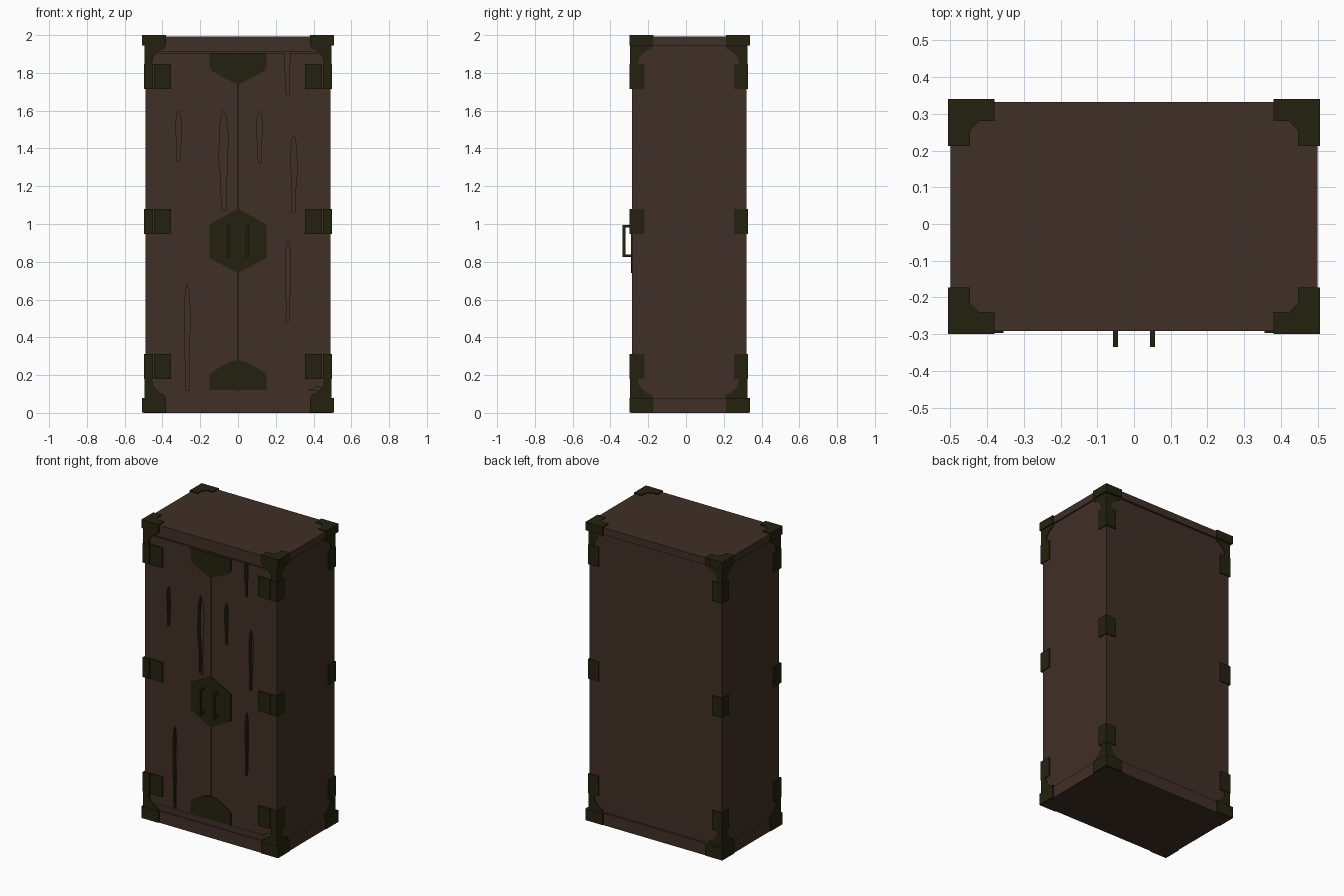
import bpy, bmesh

if "Cube" in bpy.data.objects:
    bpy.data.objects.remove(bpy.data.objects["Cube"])


def material(name, rgb):
    m = bpy.data.materials.new(name)
    m.diffuse_color = (*rgb, 1)
    m.use_nodes = True
    m.node_tree.nodes["Principled BSDF"].inputs["Base Color"].default_value = m.diffuse_color
    return m


wood = material("dark_brown_wood", (0.051, 0.029, 0.0195))
metal = material("dark_olive_metal", (0.0176, 0.0165, 0.0045))


def prism(name, pts, plane, lo, hi, *mats):
    """Extrude a 2D outline along the axis that is missing from plane."""
    def place(p, t):
        return {"xz": (p[0], t, p[1]), "yz": (t, p[0], p[1]), "xy": (p[0], p[1], t)}[plane]
    bm = bmesh.new()
    a = [bm.verts.new(place(p, lo)) for p in pts]
    b = [bm.verts.new(place(p, hi)) for p in pts]
    n = len(pts)
    caps = [bm.faces.new(a), bm.faces.new(b)]
    for i in range(n):
        bm.faces.new((a[i], a[(i + 1) % n], b[(i + 1) % n], b[i]))
    if len(mats) > 1:
        for f in caps:
            f.material_index = 1
    bmesh.ops.recalc_face_normals(bm, faces=bm.faces)
    me = bpy.data.meshes.new(name)
    bm.to_mesh(me)
    bm.free()
    for m in mats:
        me.materials.append(m)
    ob = bpy.data.objects.new(name, me)
    bpy.context.collection.objects.link(ob)
    return ob


def box(name, x0, x1, y0, y1, z0, z1, mat):
    return prism(name, [(x0, y0), (x1, y0), (x1, y1), (x0, y1)], "xy", z0, z1, mat)


# Carcass: core, frame around the doors, base and top slabs
FRONT, BACK = -0.285, 0.32
box("cabinet_core", -0.49, 0.49, -0.25, BACK, 0.04, 1.97, wood)
box("base_slab", -0.5, 0.5, -0.291, 0.333, 0, 0.08, wood)
box("top_slab", -0.5, 0.5, -0.291, 0.333, 1.945, 1.993, wood)
box("lower_rail", -0.49, 0.49, FRONT, -0.24, 0.07, 0.118, wood)
box("upper_rail", -0.49, 0.49, FRONT, -0.24, 1.912, 1.95, wood)
for s in (-1, 1):
    box("side_stile", s * 0.453, s * 0.49, FRONT, -0.24, 0.1, 1.93, wood)

# Doors
doors = [box("door", s * 0.002, s * 0.452, FRONT, -0.249, 0.119, 1.906, wood) for s in (-1, 1)]

# Cracks cut into the doors: one ragged outline scaled and flipped
RAGGED = [(-0.3, 0), (0.25, 0.02), (0.3, 0.3), (0.5, 0.5), (0.45, 0.85), (0.1, 1),
          (-0.25, 0.95), (-0.45, 0.75), (-0.35, 0.45), (-0.25, 0.2)]
CRACKS = [(-0.315, 1.33, 1.60, 0.032, 1), (-0.075, 1.07, 1.60, 0.05, -1),
          (0.115, 1.32, 1.60, 0.03, -1), (0.295, 1.06, 1.47, 0.034, 1),
          (0.262, 1.68, 1.96, 0.03, -1), (0.264, 0.48, 0.91, 0.03, 1),
          (-0.268, 0.08, 0.68, 0.032, -1)]
cutters = []
for x, z0, z1, w, flip in CRACKS:
    pts = [(x + flip * u * w, z0 + v * (z1 - z0)) for u, v in RAGGED]
    cutters.append((x, prism("crack_cutter", pts, "xz", -0.32, -0.2545, metal, wood)))
cutters.append((0.4, prism("crack_cutter", [(0.37, 0.1), (0.375, 0.122), (0.4, 0.127), (0.42, 0.14),
                                           (0.445, 0.13), (0.445, 0.1)], "xz", -0.32, -0.2545, metal, wood)))
for door, s in zip(doors, (-1, 1)):
    door.data.materials.append(metal)
    for x, cutter in cutters:
        if x * s > 0:
            mod = door.modifiers.new("crack", "BOOLEAN")
            mod.operation = "DIFFERENCE"
            mod.solver = "EXACT"
            mod.material_mode = "TRANSFER"
            mod.object = cutter
    dg = bpy.context.evaluated_depsgraph_get()
    cut = bpy.data.meshes.new_from_object(door.evaluated_get(dg), depsgraph=dg)
    door.modifiers.clear()
    door.data = cut
for _, cutter in cutters:
    bpy.data.objects.remove(cutter)

# Door plates (split at the seam) and handles
PLATES = {
    "lock_plate": [(0.001, 0.74), (0.15, 0.82), (0.15, 1.0), (0.001, 1.08)],
    "upper_plate": [(0.001, 1.74), (0.03, 1.752), (0.14, 1.81), (0.15, 1.83), (0.15, 1.904), (0.001, 1.904)],
    "lower_plate": [(0.001, 0.28), (0.05, 0.268), (0.14, 0.215), (0.15, 0.2), (0.15, 0.12), (0.001, 0.12)],
}
for s in (-1, 1):
    for name, pts in PLATES.items():
        prism(name, [(s * x, z) for x, z in pts], "xz", -0.291, -0.28, metal)
    prism("handle", [(-0.288, 0.825), (-0.335, 0.825), (-0.335, 0.995), (-0.288, 0.995), (-0.288, 0.981),
                     (-0.321, 0.981), (-0.321, 0.839), (-0.288, 0.839)],
          "yz", s * 0.043, s * 0.057, metal)

# Metal corners, repeated over all four edges
CAP = [(0, 0), (0.127, 0), (0.127, 0.06), (0.085, 0.06), (0.06, 0.085), (0.06, 0.127), (0, 0.127)]
TAPER = [(0, -0.01), (0.11, -0.01), (0.107, 0.015), (0.085, 0.022), (0.06, 0.045), (0.045, 0.065),
         (0.04, 0.105), (0, 0.105)]
for sx in (-1, 1):
    for sy in (-1, 1):
        # L-shaped caps on the base and top
        pts = [(sx * (0.507 - u), 0.02 + sy * (0.32 - v)) for u, v in CAP]
        prism("base_corner_cap", pts, "xy", 0.002, 0.08, metal)
        prism("top_corner_cap", pts, "xy", 1.945, 2.0, metal)
        # Tapered straps running from the caps to the brackets
        ye = -0.297 if sy < 0 else 0.325
        for z, sz in ((0.08, 1), (1.945, -1)):
            prism("corner_strap_face", [(sx * (0.496 - u), z + sz * v) for u, v in TAPER], "xz",
                  ye, ye - sy * 0.03, metal)
            prism("corner_strap_side", [(ye - sy * u * 1.1, z + sz * v) for u, v in TAPER], "yz",
                  sx * 0.496, sx * 0.47, metal)
        # Edge brackets; the front ones carry a hinge leaf on the door
        for z in (0.18, 0.948, 1.715):
            if sy < 0:
                box("edge_bracket", sx * 0.45, sx * 0.497, -0.3, -0.22, z, z + 0.132, metal)
                box("hinge_leaf", sx * 0.355, sx * 0.446, -0.297, -0.28, z, z + 0.132, metal)
            else:
                box("edge_bracket", sx * 0.42, sx * 0.497, 0.255, 0.327, z, z + 0.132, metal)
